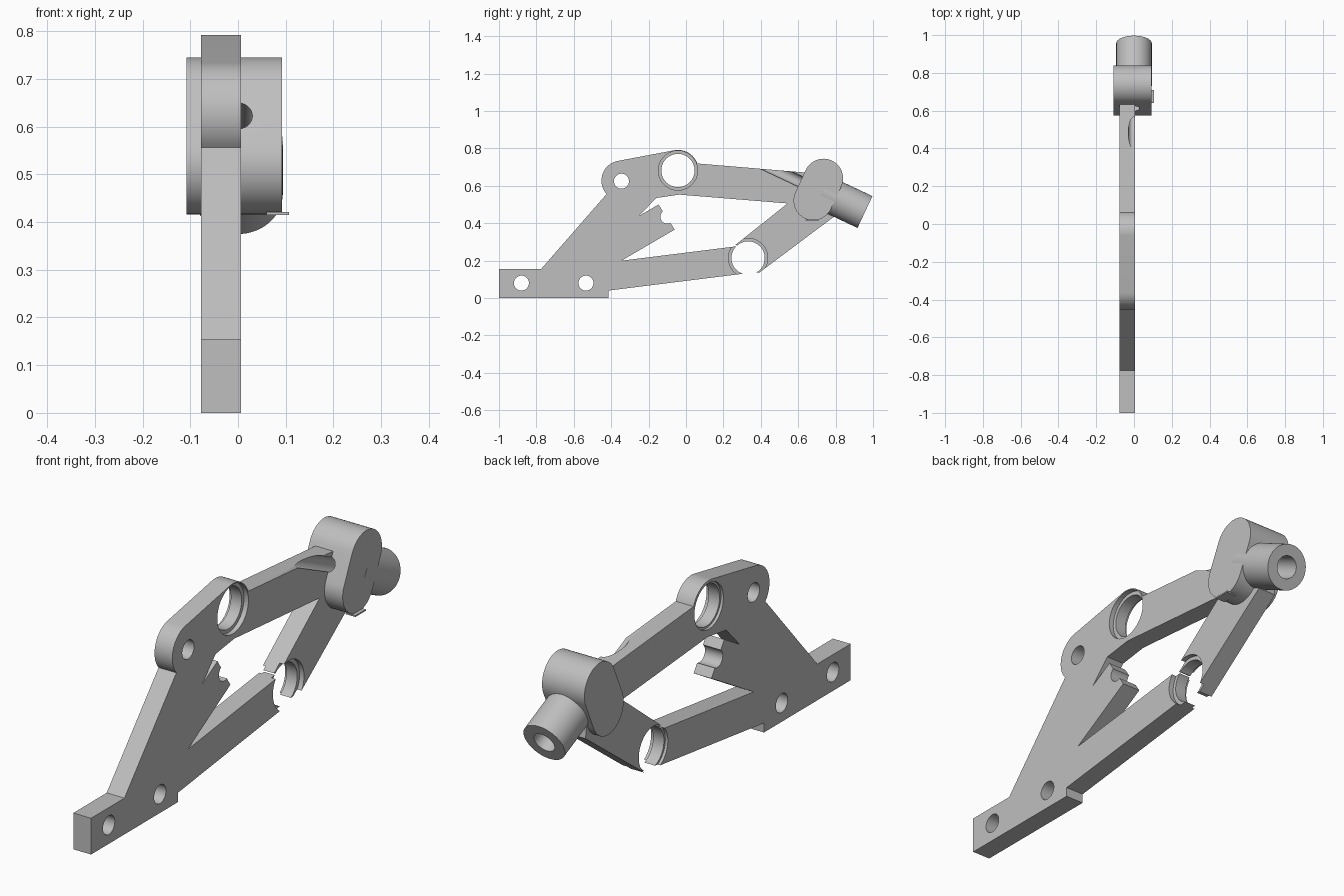
import bpy, bmesh
from math import cos, sin, radians, pi
from mathutils import Vector

cube = bpy.data.objects.get("Cube")
if cube:
    bpy.data.objects.remove(cube)

grey = bpy.data.materials.new("plain grey")
grey.use_nodes = True
grey.diffuse_color = (0.52, 0.52, 0.52, 1)
grey.node_tree.nodes["Principled BSDF"].inputs["Base Color"].default_value = (0.52, 0.52, 0.52, 1)


def arc(y, z, r, start, end, steps=24):
    angles = [radians(start + (end - start) * i / steps) for i in range(steps + 1)]
    return [(y + r * cos(a), z + r * sin(a)) for a in angles]


def finish(name, bm):
    bmesh.ops.recalc_face_normals(bm, faces=bm.faces)
    mesh = bpy.data.meshes.new(name)
    bm.to_mesh(mesh)
    bm.free()
    mesh.materials.append(grey)
    ob = bpy.data.objects.new(name, mesh)
    bpy.context.collection.objects.link(ob)
    return ob


def slab(name, outline, x0, x1):
    """Extrude a side-on (y, z) outline from x0 to x1."""
    bm = bmesh.new()
    face = bm.faces.new([bm.verts.new((x0, y, z)) for y, z in outline])
    new = bmesh.ops.extrude_face_region(bm, geom=[face])["geom"]
    bmesh.ops.translate(bm, vec=(x1 - x0, 0, 0),
                        verts=[v for v in new if isinstance(v, bmesh.types.BMVert)])
    return finish(name, bm)


def rod(name, a, b, r):
    """Cylinder from point a to point b."""
    a, b = Vector(a), Vector(b)
    bm = bmesh.new()
    bmesh.ops.create_cone(bm, cap_ends=True, segments=64, radius1=r, radius2=r,
                          depth=(b - a).length)
    turn = (b - a).to_track_quat('Z', 'Y').to_matrix().to_4x4()
    bmesh.ops.transform(bm, matrix=turn, verts=bm.verts)
    bmesh.ops.translate(bm, vec=(a + b) / 2, verts=bm.verts)
    return finish(name, bm)


def activate(ob):
    bpy.ops.object.select_all(action='DESELECT')
    ob.select_set(True)
    bpy.context.view_layer.objects.active = ob


def cut(ob, cutter):
    cutter.hide_render = True
    mod = ob.modifiers.new("cut", 'BOOLEAN')
    mod.operation, mod.solver, mod.object = 'DIFFERENCE', 'EXACT', cutter
    activate(ob)
    bpy.ops.object.modifier_apply(modifier=mod.name)
    bpy.data.objects.remove(cutter)


def hole(ob, y, z, r, x0=-0.2, x1=0.2):
    cut(ob, rod("cutter", (x0, y, z), (x1, y, z), r))


LEFT, RIGHT = 0.006, -0.078
RING, JOINT = (-0.043, 0.682), (0.332, 0.214)

# Linkage plate: foot, lug, bearing ring, upper arm, lower arm and diagonal link
outline = [(-1, 0), (-1, 0.155), (-0.775, 0.155)]
outline += arc(-0.345, 0.628, 0.107, 222, 100)
outline += arc(*RING, 0.11, 100, 20)
outline += [(0.64, 0.671), (0.68, 0.6), (0.78, 0.5), (0.79, 0.434), (0.393, 0.137),
            (0.37, 0.138), (-0.415, 0.04), (-0.415, 0)]
plate = slab("linkage_plate", outline, RIGHT, LEFT)

# Open windows between the arms
window = [(0.543, 0.506), (0.265, 0.285), (0.28, 0.278), (-0.345, 0.2), (-0.06, 0.366),
          (-0.147, 0.5), (-0.25, 0.44), (-0.16, 0.535), (-0.035, 0.553)]
cut(plate, slab("window_cutter", window, -0.2, 0.2))
hole(plate, -0.1, 0.435, 0.037)

# Bolt holes
for y, z in [(-0.88, 0.08), (-0.535, 0.08), (-0.345, 0.625)]:
    hole(plate, y, z, 0.04)

# Bearing holes with a shallow recess on each side
for y, z in [RING, JOINT]:
    hole(plate, y, z, 0.089)
    hole(plate, y, z, 0.105, LEFT - 0.021, LEFT + 0.1)
    hole(plate, y, z, 0.098, RIGHT - 0.1, RIGHT + 0.012)

# Knuckle with rounded ends
lean = 24.6
knuckle = slab("knuckle",
               arc(0.735, 0.64, 0.105, -lean, 180 - lean) + arc(0.68, 0.521, 0.105, 180 - lean, 360 - lean),
               -0.108, 0.092)

# Axle sleeve leaving the knuckle at an angle
end = Vector((0, 0.957, 0.46))
axis = Vector((0, 0.905, -0.426)).normalized()
sleeve = rod("axle_sleeve", end - axis * 0.25, end, 0.094)

# Narrow bore right through, with a wider socket in the sleeve end
for part in (plate, knuckle, sleeve):
    cut(part, rod("bore_cutter", end - axis * 0.75, end + axis * 0.1, 0.03))
    cut(part, rod("socket_cutter", end - axis * 0.18, end + axis * 0.1, 0.047))

# Thin tab under the knuckle
tab = slab("knuckle_tab", [(0.64, 0.415), (0.71, 0.415), (0.71, 0.421), (0.64, 0.421)], 0.06, 0.107)

for part in (plate, knuckle, sleeve, tab):
    activate(part)
    bpy.ops.object.shade_smooth_by_angle(angle=radians(30))
